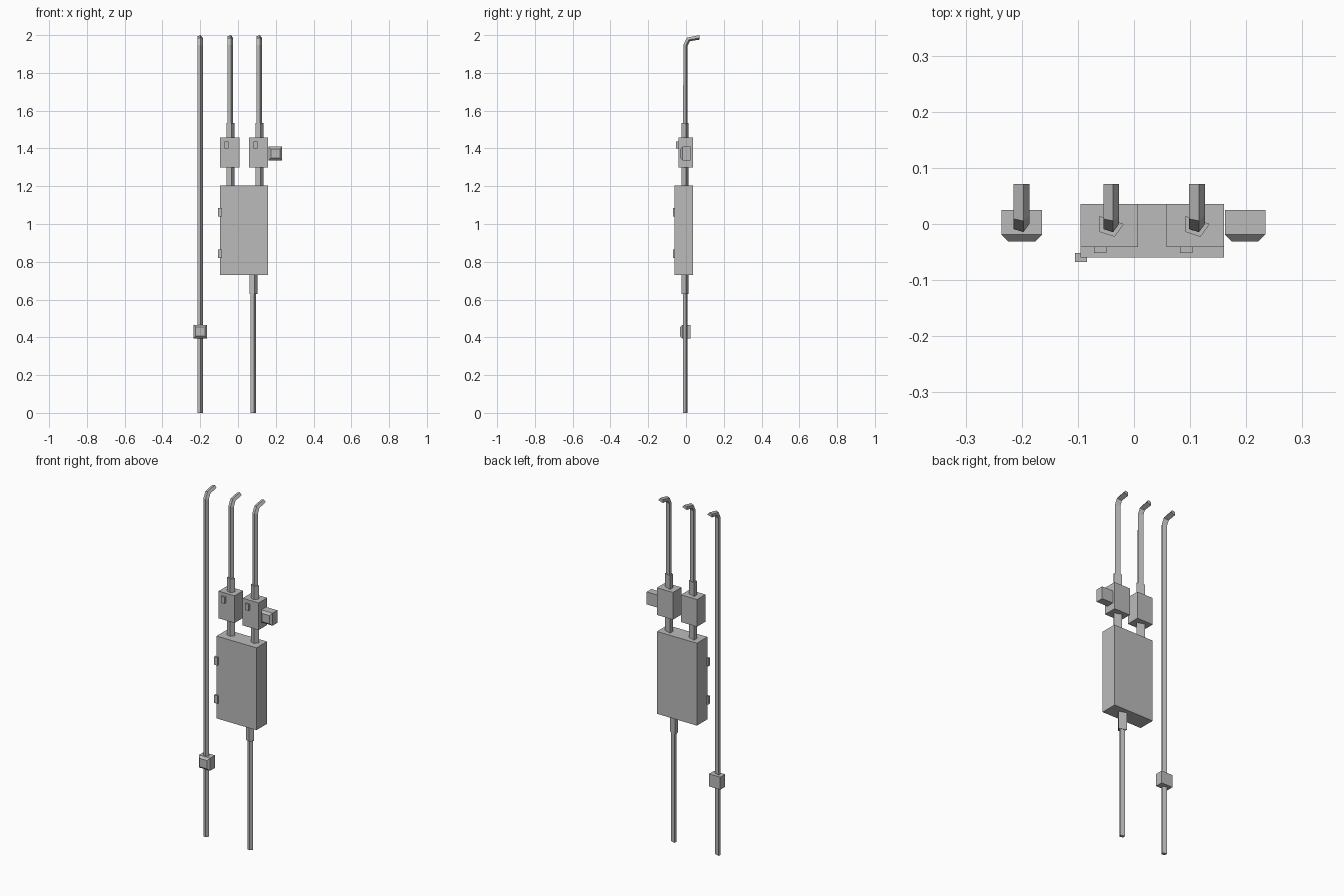
import bpy
import bmesh
from math import cos, sin, radians

cube = bpy.data.objects.get("Cube")
if cube:
    bpy.data.objects.remove(cube, do_unlink=True)

grey = bpy.data.materials.new("matte grey")
grey.use_nodes = True
grey.diffuse_color = (0.5, 0.5, 0.5, 1)
grey.node_tree.nodes["Principled BSDF"].inputs["Base Color"].default_value = (0.5, 0.5, 0.5, 1)


def finish(name, bm):
    bmesh.ops.recalc_face_normals(bm, faces=bm.faces)
    mesh = bpy.data.meshes.new(name)
    bm.to_mesh(mesh)
    bm.free()
    mesh.materials.append(grey)
    obj = bpy.data.objects.new(name, mesh)
    bpy.context.scene.collection.objects.link(obj)
    return obj


def loft(name, rings):
    """Skin a list of point rings and cap both ends."""
    bm = bmesh.new()
    loops = [[bm.verts.new(p) for p in ring] for ring in rings]
    n = len(loops[0])
    for a, b in zip(loops, loops[1:]):
        for i in range(n):
            j = (i + 1) % n
            bm.faces.new((a[i], a[j], b[j], b[i]))
    bm.faces.new(loops[0])
    bm.faces.new(loops[-1])
    return finish(name, bm)


def rect(x0, x1, z0, z1, y):
    return [(x0, y, z0), (x1, y, z0), (x1, y, z1), (x0, y, z1)]


def box(name, x0, x1, y0, y1, z0, z1):
    return loft(name, [rect(x0, x1, z0, z1, y0), rect(x0, x1, z0, z1, y1)])


def tube(name, x, radius, path):
    """Flat-backed conduit; path holds y, z and tilt in degrees."""
    section = [(radius * cos(radians(a)), radius * sin(radians(a)))
               for a in (0, 144, 216, 288)]
    rings = []
    for y, z, tilt in path:
        t = radians(tilt)
        rings.append([(x + u, y + v * cos(t), z - v * sin(t)) for u, v in section])
    return loft(name, rings)


def socket_box(name, x, z):
    """Small box with a bevelled front."""
    w, f = 0.036, 0.024
    return loft(name, [rect(x - w, x + w, z - w, z + w, 0.025),
                       rect(x - w, x + w, z - w, z + w, -0.019),
                       rect(x - f, x + f, z - f, z + f, -0.031)])


PIPE, SLEEVE = 0.0155, 0.024
BEND = [(0, 1.945, 13), (0.015, 1.975, 50), (0.071, 1.985, 90)]

# Main cabinet and its hinges
box("main_cabinet", -0.095, 0.16, -0.06, 0.036, 0.73, 1.205)
for name, z in (("lower_hinge", 0.843), ("upper_hinge", 1.063)):
    box(name, -0.105, -0.084, -0.068, -0.052, z - 0.023, z + 0.023)

# Two meter boxes with sleeves, latches and bent conduits
for side, x in (("right", -0.044), ("left", 0.109)):
    box(side + "_meter_box", x - 0.051, x + 0.051, -0.041, 0.036, 1.30, 1.457)
    box(side + "_latch", x - 0.027, x - 0.005, -0.052, -0.04, 1.40, 1.437)
    c = x + 0.002
    tube(side + "_lower_sleeve", c, SLEEVE, [(0, 1.205, 0), (0, 1.30, 0)])
    tube(side + "_upper_sleeve", c, SLEEVE, [(0, 1.457, 0), (0, 1.535, 0)])
    tube(side + "_conduit", c, PIPE, [(0, 1.535, 0)] + BEND)

# Conduit below the cabinet
tube("bottom_sleeve", 0.079, SLEEVE, [(0, 0.63, 0), (0, 0.73, 0)])
tube("bottom_conduit", 0.079, PIPE, [(0, 0, 0), (0, 0.63, 0)])

# Full-height conduit and socket boxes
tube("tall_conduit", -0.202, PIPE, [(0, 0, 0)] + BEND)
socket_box("conduit_socket_box", -0.2, 0.43)
socket_box("side_socket_box", 0.198, 1.373)
